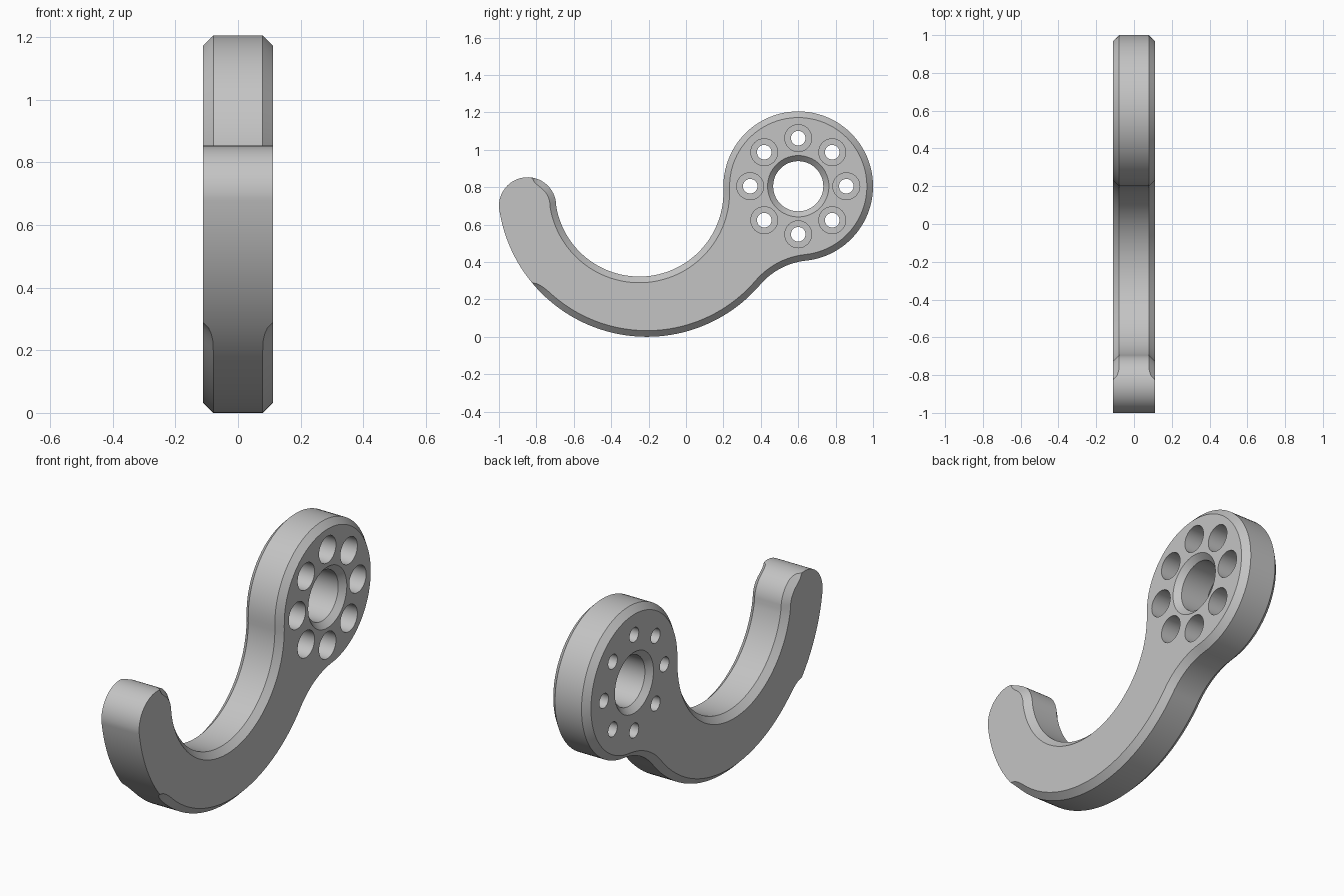
import bpy, bmesh, math
from mathutils import Vector, Matrix

cube = bpy.data.objects.get("Cube")
if cube:
    bpy.data.objects.remove(cube)

HALF = 0.112          # half thickness along x
CHAMFER = 0.033

steel = bpy.data.materials.new("light_grey")
steel.use_nodes = True
grey = (0.55, 0.55, 0.55, 1)
steel.diffuse_color = grey
steel.node_tree.nodes["Principled BSDF"].inputs["Base Color"].default_value = grey

# Circles of the outline in the (y, z) plane
ring, ring_r = Vector((0.6, 0.805)), 0.4
throat, throat_r = Vector((-0.25, 0.772)), 0.45
tip, tip_r = Vector((-0.847, 0.70)), 0.153
back, back_r = Vector((-0.209, 0.798)), 0.798
fillet_r = 0.375

# Fillet centre touching both the back arc and the ring
d1, d2 = back_r + fillet_r, ring_r + fillet_r
axis = ring - back
along = (d1 ** 2 - d2 ** 2 + axis.length_squared) / (2 * axis.length)
axis.normalize()
fillet = back + axis * along + Vector((axis.y, -axis.x)) * math.sqrt(d1 ** 2 - along ** 2)


def heading(a, b):
    return math.atan2(b.y - a.y, b.x - a.x)


def arc(centre, radius, start, end, turn, steps):
    """Points with outward normals; turn is 1 for convex, -1 for concave."""
    sweep = ((end - start) * turn) % math.tau
    result = []
    for i in range(steps):
        a = start + turn * sweep * i / steps
        d = Vector((math.cos(a), math.sin(a)))
        result.append((centre + d * radius, d * turn))
    return result


outline = (
    arc(ring, ring_r, heading(ring, fillet), heading(ring, throat), 1, 72)
    + arc(throat, throat_r, heading(throat, ring), heading(throat, tip), -1, 60)
    + arc(tip, tip_r, heading(tip, throat), heading(back, tip), 1, 40)
    + arc(back, back_r, heading(back, tip), heading(back, fillet), 1, 72)
    + arc(fillet, fillet_r, heading(fillet, back), heading(fillet, ring), -1, 20)
)


def chamfer_at(y):
    """Chamfer fades out toward the tip."""
    t = min(max((y + 0.82) / 0.07, 0), 1)
    return CHAMFER * math.sqrt(t * (2 - t))


def finish(bm, name):
    bmesh.ops.recalc_face_normals(bm, faces=bm.faces)
    mesh = bpy.data.meshes.new(name)
    bm.to_mesh(mesh)
    bm.free()
    mesh.materials.append(steel)
    obj = bpy.data.objects.new(name, mesh)
    bpy.context.collection.objects.link(obj)
    return obj


# Chamfered hook body
bm = bmesh.new()
loops = []
for side, inset in ((-1, True), (-1, False), (1, False), (1, True)):
    loop = []
    for p, n in outline:
        w = chamfer_at(p.x)
        q = p - n * w if inset else p
        loop.append(bm.verts.new((side * (HALF if inset else HALF - w), q.x, q.y)))
    loops.append(loop)
count = len(outline)
for a, b in zip(loops, loops[1:]):
    for i in range(count):
        j = (i + 1) % count
        bm.faces.new((a[i], a[j], b[j], b[i]))
bm.faces.new(loops[0])
bm.faces.new(loops[-1])
bmesh.ops.remove_doubles(bm, verts=bm.verts, dist=0.0002)
body = finish(bm, "hook_body")


def turned_cutter(bm, profile, centre, steps):
    """Solid of revolution about x from (x, radius) pairs."""
    rows = []
    for x, r in profile:
        rows.append([bm.verts.new((x, centre.x + r * math.cos(math.tau * i / steps),
                                   centre.y + r * math.sin(math.tau * i / steps)))
                     for i in range(steps)])
    for a, b in zip(rows, rows[1:]):
        for i in range(steps):
            j = (i + 1) % steps
            bm.faces.new((a[i], a[j], b[j], b[i]))
    bm.faces.new(rows[0])
    bm.faces.new(rows[-1])


# Chamfered centre bore and eight counterbored bolt holes
bm = bmesh.new()
bore, lip, over = 0.134, 0.03, 0.02
turned_cutter(bm, [(-HALF - over, bore + lip + over), (-HALF + lip, bore),
                   (HALF - lip, bore), (HALF + over, bore + lip + over)], ring, 64)
for k in range(8):
    a = math.tau * k / 8
    centre = ring + Vector((math.cos(a), math.sin(a))) * 0.257
    turned_cutter(bm, [(-HALF - over, 0.039), (-0.01, 0.039),
                       (-0.01, 0.072), (HALF + over, 0.072)], centre, 32)
cutter = finish(bm, "hole_cutter")
cutter.hide_render = True

cut = body.modifiers.new("holes", "BOOLEAN")
cut.operation = "DIFFERENCE"
cut.solver = "EXACT"
cut.object = cutter

bpy.ops.object.select_all(action="DESELECT")
body.select_set(True)
bpy.context.view_layer.objects.active = body
bpy.ops.object.modifier_apply(modifier=cut.name)
bpy.data.objects.remove(cutter)
bpy.ops.object.shade_smooth_by_angle(angle=math.radians(25))
